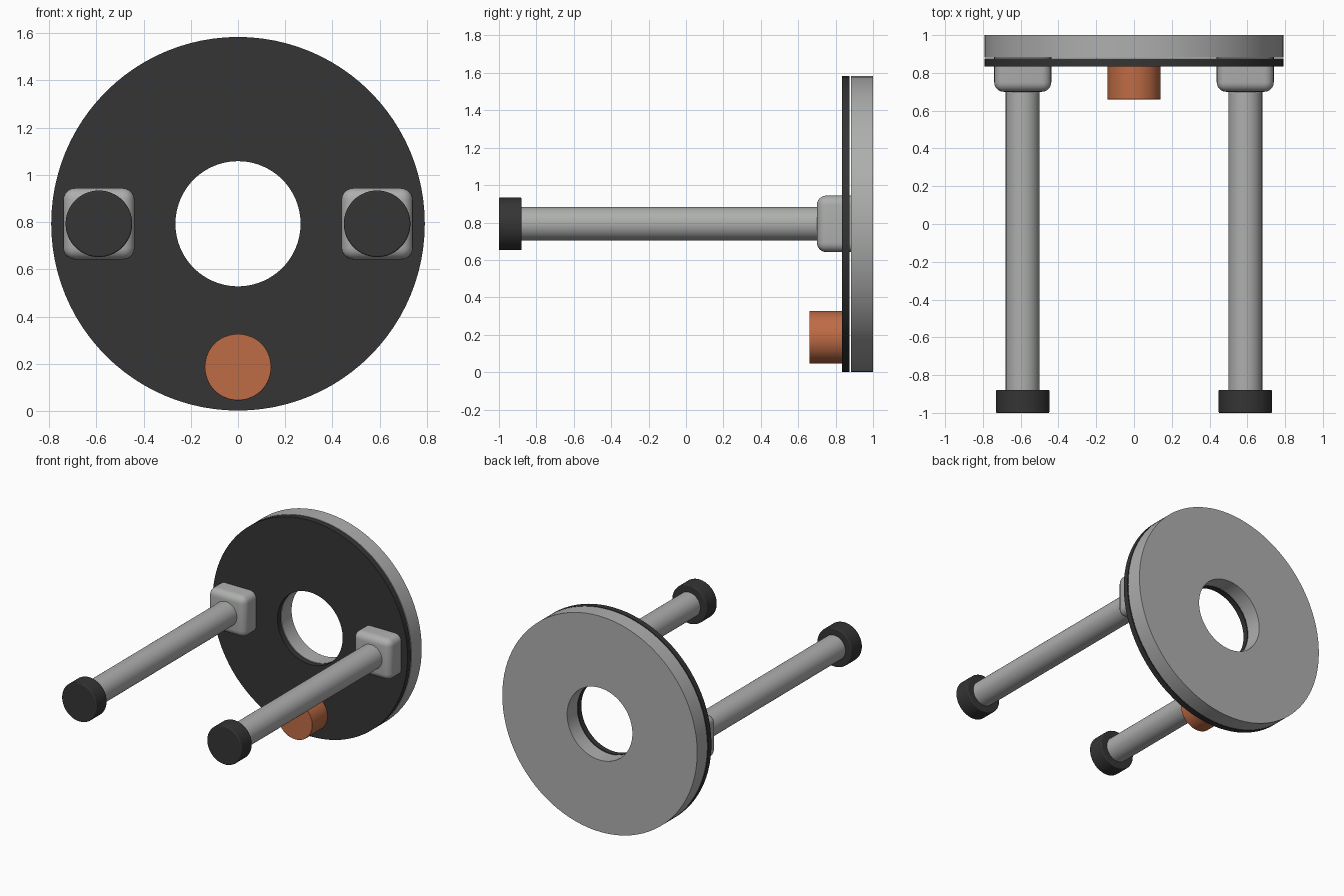
import bpy
import bmesh
from math import pi, cos, sin, radians

cube = bpy.data.objects.get("Cube")
if cube:
    bpy.data.objects.remove(cube, do_unlink=True)

CENTRE_Z = 0.793
LEG_X = 0.589


def material(name, rgb):
    m = bpy.data.materials.new(name)
    m.use_nodes = True
    m.diffuse_color = (*rgb, 1)
    m.node_tree.nodes["Principled BSDF"].inputs["Base Color"].default_value = (*rgb, 1)
    return m


grey = material("light grey", (0.42, 0.43, 0.42))
black = material("dark rubber", (0.035, 0.035, 0.035))
orange = material("copper orange", (0.52, 0.15, 0.06))


def finish(bm, name, mat, bevel=0, segments=3):
    bmesh.ops.recalc_face_normals(bm, faces=bm.faces)
    mesh = bpy.data.meshes.new(name)
    bm.to_mesh(mesh)
    bm.free()
    mesh.materials.append(mat)
    obj = bpy.data.objects.new(name, mesh)
    bpy.context.collection.objects.link(obj)
    if bevel:
        mod = obj.modifiers.new("rounded edges", "BEVEL")
        mod.width = bevel
        mod.segments = segments
        mod.limit_method = "ANGLE"
        mod.angle_limit = radians(40)
    bpy.ops.object.select_all(action="DESELECT")
    obj.select_set(True)
    bpy.context.view_layer.objects.active = obj
    bpy.ops.object.shade_smooth_by_angle(angle=radians(35))
    return obj


def lathe(name, profile, x, z, mat, closed=False, sides=64, bevel=0):
    """Turn (radius, y) points about an axis along y."""
    bm = bmesh.new()
    rings = [[bm.verts.new((x + r * cos(2 * pi * i / sides), y,
                            z + r * sin(2 * pi * i / sides)))
              for i in range(sides)] for r, y in profile]
    pairs = list(zip(rings, rings[1:]))
    if closed:
        pairs.append((rings[-1], rings[0]))
    else:
        bm.faces.new(rings[0])
        bm.faces.new(rings[-1])
    for a, b in pairs:
        for i in range(sides):
            j = (i + 1) % sides
            bm.faces.new((a[i], a[j], b[j], b[i]))
    return finish(bm, name, mat, bevel)


def ring(name, y0, y1, mat):
    inner, outer = 0.265, 0.791
    return lathe(name, [(inner, y0), (outer, y0), (outer, y1), (inner, y1)],
                 0, CENTRE_Z, mat, closed=True, sides=96)


def rod(name, radius, y0, y1, x, z, mat, bevel=0):
    return lathe(name, [(radius, y0), (radius, y1)], x, z, mat, bevel=bevel)


def block(name, x, y0, y1, half, mat):
    bm = bmesh.new()
    bmesh.ops.create_cube(bm, size=1)
    for v in bm.verts:
        v.co = (x + v.co.x * 2 * half,
                (y0 + y1) / 2 + v.co.y * (y1 - y0),
                CENTRE_Z + v.co.z * 2 * half)
    # Round every edge except those on the mounting face
    front = [e for e in bm.edges if min(v.co.y for v in e.verts) < y1 - 0.01]
    bmesh.ops.bevel(bm, geom=front, offset=0.05, segments=6, profile=0.5,
                    affect="EDGES", clamp_overlap=True)
    return finish(bm, name, mat)


# Base disc and its front pad, with a narrow gap between them
ring("base_ring", 0.882, 1.0, grey)
ring("front_pad", 0.835, 0.875, black)

# Two matching legs, each with a mounting block and an end cap
for side, sx in (("left", 1), ("right", -1)):
    x = sx * LEG_X
    block(side + "_mount_block", x, 0.70, 0.882, 0.151, grey)
    rod(side + "_leg", 0.09, -0.89, 0.75, x, CENTRE_Z, grey)
    rod(side + "_end_cap", 0.141, -1.0, -0.879, x, CENTRE_Z, black, bevel=0.006)

# Short knob low on the front
rod("lower_knob", 0.141, 0.66, 0.84, 0, 0.186, orange, bevel=0.003)
